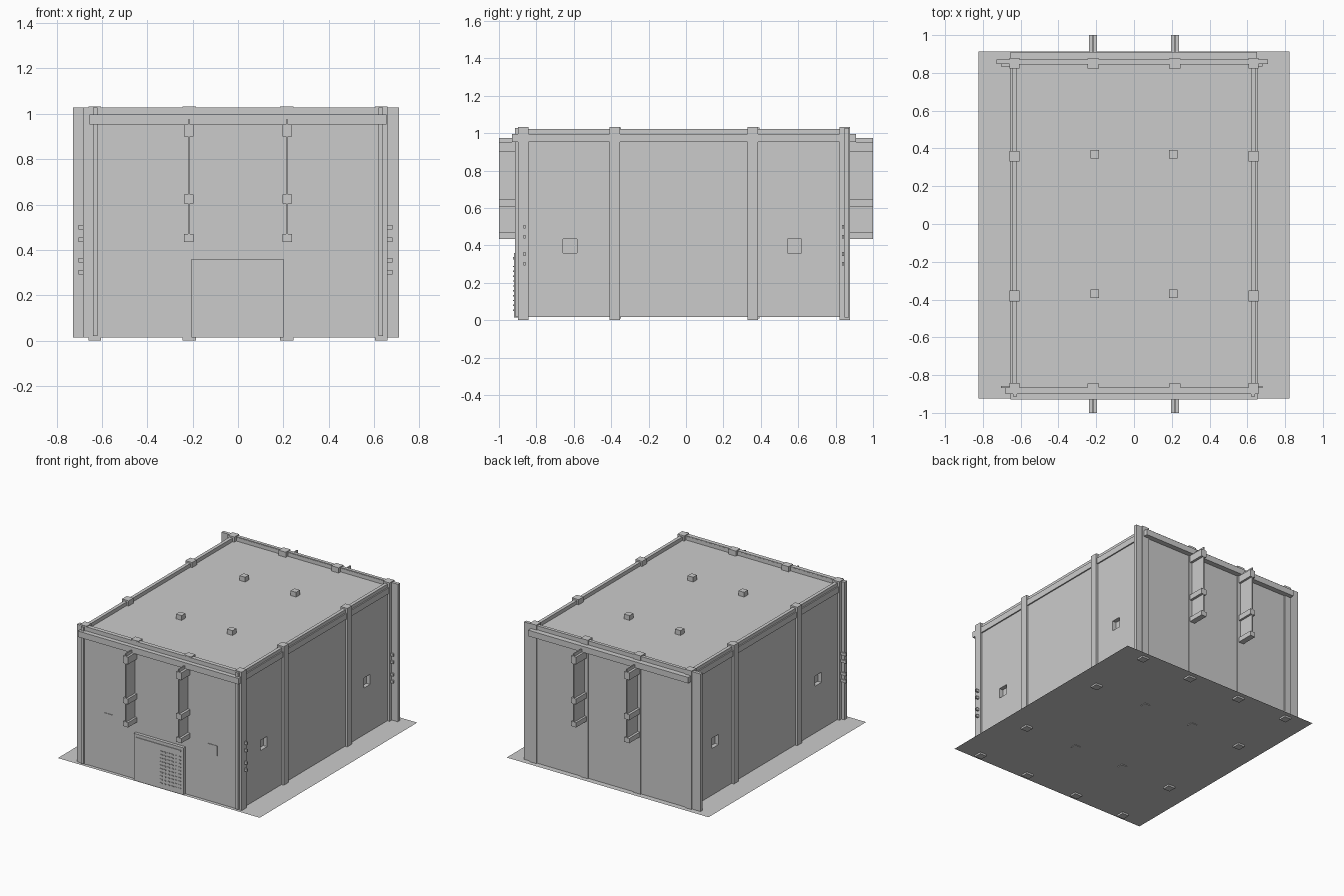
import bpy
import bmesh


def boxes(name, items):
    """One object made of boxes given as (x0, x1, y0, y1, z0, z1)."""
    bm = bmesh.new()
    for x0, x1, y0, y1, z0, z1 in items:
        vs = bmesh.ops.create_cube(bm, size=1)["verts"]
        for v in vs:
            v.co.x = x0 if v.co.x < 0 else x1
            v.co.y = y0 if v.co.y < 0 else y1
            v.co.z = z0 if v.co.z < 0 else z1
    me = bpy.data.meshes.new(name)
    bm.to_mesh(me)
    bm.free()
    ob = bpy.data.objects.new(name, me)
    bpy.context.collection.objects.link(ob)
    return ob


def mx(items):
    """Items plus their mirror image across x = 0."""
    return items + [(-b, -a, *r) for a, b, *r in items]


# Thin ground sheet
bpy.ops.mesh.primitive_plane_add(size=1, location=(0, -0.005, 0.013))
sheet = bpy.context.object
sheet.name = "base_sheet"
sheet.scale = (1.645, 1.835, 1)

# Main body with recessed side windows
body = boxes("body", [(-0.645, 0.645, -0.88, 0.86, 0.016, 0.995)])
cutter = boxes("window_cutter", mx([(0.615, 0.7, y - 0.037, y + 0.037, 0.36, 0.435)
                                    for y in (-0.62, 0.58)]))
cutter.hide_render = True
cutter.hide_set(True)
mod = body.modifiers.new("windows", "BOOLEAN")
mod.operation = "DIFFERENCE"
mod.object = cutter
mod.solver = "EXACT"

# End walls, wider than the body
boxes("front_wall", [(-0.684, 0.66, -0.897, -0.866, 0.014, 1.027)])
boxes("back_wall", [(-0.728, 0.71, 0.847, 0.871, 0.014, 1.027)])

# Full-height posts at the corners, along the sides and across the ends
posts = [(0.605, 0.66, y - 0.028, y + 0.028, 0, 1.033) for y in (-0.871, -0.381, 0.358, 0.85)]
posts += [(0.186, 0.245, y0, y1, 0, 1.033) for y0, y1 in ((-0.896, -0.845), (0.822, 0.877))]
boxes("posts", mx(posts))

# Roof edge rails
boxes("roof_side_rails", mx([(0.62, 0.645, -0.89, 0.87, 0.97, 1.022)]))
boxes("roof_end_rails", [(-0.64, 0.64, -0.89, -0.865, 0.97, 1.022),
                         (-0.64, 0.64, 0.845, 0.87, 0.97, 1.022)])

# Horizontal trim beams below the roof
boxes("trim_beams", mx([(0.64, 0.654, -0.85, 0.83, 0.953, 0.997)])
      + [(-0.655, 0.655, -0.93, -0.89, 0.953, 0.997),
         (-0.655, 0.65, 0.865, 0.91, 0.953, 0.997)])

# Vertical corner strips
boxes("corner_strips", mx([(0.62, 0.64, -0.914, -0.89, 0.02, 1.027),
                           (0.62, 0.64, 0.86, 0.878, 0.02, 1.027)]))

# Small blocks on the roof and under the floor
boxes("roof_blocks", mx([(0.185, 0.23, y - 0.022, y + 0.022, z0, z1)
                         for y in (-0.37, 0.37) for z0, z1 in ((0.99, 1.03), (0.008, 0.02))]))

# Hinge pegs on the side edges of the end walls
pegs = []
for z in (0.302, 0.354, 0.446, 0.5):
    for y in (-0.863, 0.84):
        pegs += [(0.64, 0.68, y - 0.006, y + 0.006, z - 0.01, z + 0.01),
                 (-0.703, -0.64, y - 0.006, y + 0.006, z - 0.01, z + 0.01)]
boxes("hinge_pegs", pegs)

# Front window plates
boxes("front_windows", [(x - 0.038, x + 0.038, -0.901, -0.89, 0.36, 0.436)
                        for x in (-0.428, 0.422)])

# Front access door with a top slot bar and a vent grid
boxes("access_door", [(-0.205, 0.2, -0.92, -0.89, 0.014, 0.36)])
boxes("door_slot_bar", [(-0.185, 0.18, -0.925, -0.915, 0.325, 0.337)])
boxes("door_vents", [(0.01 + 0.03 * i, 0.028 + 0.03 * i, -0.924, -0.915,
                      0.05 + 0.026 * j, 0.057 + 0.026 * j)
                     for i in range(6) for j in range(10)])

# Hanging brackets: thin web with three cross flanges, on both ends
parts = []
for y0, y1 in ((-1.0, -0.895), (0.87, 1.0)):
    parts.append((0.212, 0.22, y0, y1, 0.435, 0.975))
    for z0, z1 in ((0.9, 0.953), (0.605, 0.645), (0.435, 0.47)):
        parts.append((0.196, 0.238, y0, y1, z0, z1))
boxes("brackets", mx(parts))
